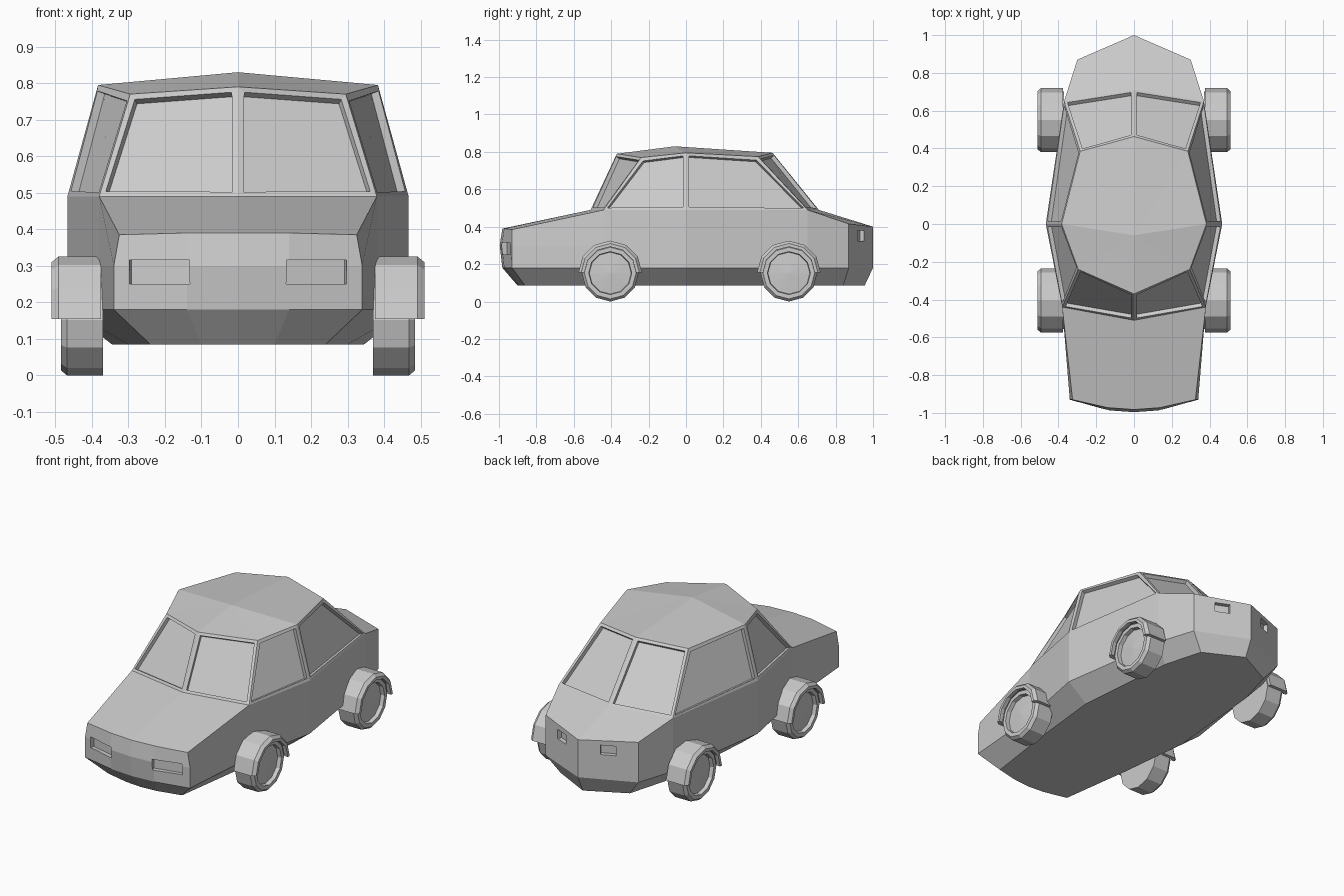
import bpy, bmesh
from math import pi, sin, cos
from mathutils import Matrix

if "Cube" in bpy.data.objects:
    bpy.data.objects.remove(bpy.data.objects["Cube"])


def make_object(name, bm):
    bmesh.ops.remove_doubles(bm, verts=bm.verts[:], dist=0.0005)
    bmesh.ops.recalc_face_normals(bm, faces=bm.faces[:])
    mesh = bpy.data.meshes.new(name)
    bm.to_mesh(mesh)
    bm.free()
    ob = bpy.data.objects.new(name, mesh)
    bpy.context.collection.objects.link(ob)
    return ob


def sweep(name, profile, steps, start, arc, y, z, side, closed):
    """Turn an (x, radius) profile about an axle running along x."""
    bm = bmesh.new()
    rings = []
    for i in range(steps + 1):
        a = start + arc * i / steps
        rings.append([bm.verts.new((side * x, y + r * cos(a), z + r * sin(a)))
                      for x, r in profile])
    n = len(profile)
    for a, b in zip(rings, rings[1:]):
        for j in range(n if closed else n - 1):
            k = (j + 1) % n
            bm.faces.new((a[j], a[k], b[k], b[j]))
    if closed:
        bm.faces.new(rings[0])
        bm.faces.new(rings[-1])
    return make_object(name, bm)


# Body: right half outlines from front centre to back centre, bottom to top
bottom = [(0, -.90, .085), (.10, -.892, .085), (.24, -.86, .085), (.30, -.43, .085),
          (.345, 0, .085), (.29, .61, .085), (.225, .84, .085), (0, .955, .085)]
plan = [(0, -.982), (.14, -.972), (.34, -.93), (.38, -.44),
        (.467, 0), (.37, .65), (.30, .87), (0, 1.0)]
sill = [(x, y, .18) for x, y in plan]
waist = [(x, y - .014 if y < -.95 else y, .30) for x, y in plan]
heights = [.39, .39, .385, .49, .49, .49, .415, .40]
shoulder = [(.325 if i == 2 else x, y, h) for i, ((x, y), h) in enumerate(zip(plan, heights))]
roof = [(0, -.37, .79), (.295, -.24, .77), (.383, 0, .795), (.285, .385, .775), (0, .463, .795)]

bm = bmesh.new()
rings = [[bm.verts.new(p) for p in ring] for ring in (bottom, sill, waist, shoulder)]
for a, b in zip(rings, rings[1:]):
    for i in range(7):
        bm.faces.new((a[i], a[i + 1], b[i + 1], b[i]))
bm.faces.new(rings[0][::-1])
top = rings[3]
belt = [bm.verts.new((0, -.51, .49)), top[3], top[4], top[5], bm.verts.new((0, .71, .49))]
bm.faces.new((top[0], top[1], top[2], top[3], belt[0]))      # bonnet
bm.faces.new((top[5], top[6], top[7], belt[4]))              # boot lid
rim = [bm.verts.new(p) for p in roof]
peak = bm.verts.new((0, -.06, .83))
for i in range(4):
    bm.faces.new((belt[i], belt[i + 1], rim[i + 1], rim[i]))
    bm.faces.new((rim[i], rim[i + 1], peak))
bmesh.ops.mirror(bm, geom=bm.verts[:] + bm.edges[:] + bm.faces[:],
                 matrix=Matrix(), merge_dist=0.001, axis='X')
bmesh.ops.recalc_face_normals(bm, faces=bm.faces[:])

# Recessed windows
glass = [f for f in bm.faces
         if min(v.co.z for v in f.verts) > .45 and min(v.co.z for v in f.verts) < .6
         and max(v.co.z for v in f.verts) > .7]
bmesh.ops.inset_individual(bm, faces=glass, thickness=.023, depth=0)
bmesh.ops.inset_individual(bm, faces=glass, thickness=.0012, depth=-.022)
body = make_object("car_body", bm)


# Light recesses, cut with hidden boxes
def cut_recess(name, size, place, turn):
    b = bmesh.new()
    bmesh.ops.create_cube(b, size=1, matrix=Matrix.Translation(place)
                          @ Matrix.Rotation(turn, 4, 'Z') @ Matrix.Diagonal((*size, 1)))
    cutter = make_object(name, b)
    cutter.hide_render = True
    cutter.display_type = 'WIRE'
    mod = body.modifiers.new(name, 'BOOLEAN')
    mod.operation = 'DIFFERENCE'
    mod.solver = 'EXACT'
    mod.object = cutter


for s, label in ((1, "right"), (-1, "left")):
    cut_recess("headlight_cutter_" + label, (.17, .07, .065), (s * .217, -.971, .283), s * .23)
    cut_recess("taillight_cutter_" + label, (.085, .05, .055), (s * .15, .935, .352), -s * .41)

# Wheels and wheel arches
wheel = [(.37, 0), (.37, .152), (.468, .152), (.485, .138), (.485, .115), (.462, .112), (.47, 0)]
arch = [(.375, .148), (.375, .17), (.492, .17), (.51, .155), (.51, .138), (.487, .138), (.487, .148)]
for s, label in ((1, "right"), (-1, "left")):
    for y, end in ((-.405, "front"), (.55, "back")):
        sweep(f"{end}_{label}_wheel", wheel, 12, pi / 2, 2 * pi, y, .152, s, False)
        sweep(f"{end}_{label}_wheel_arch", arch, 6, 0, pi, y, .155, s, True)
